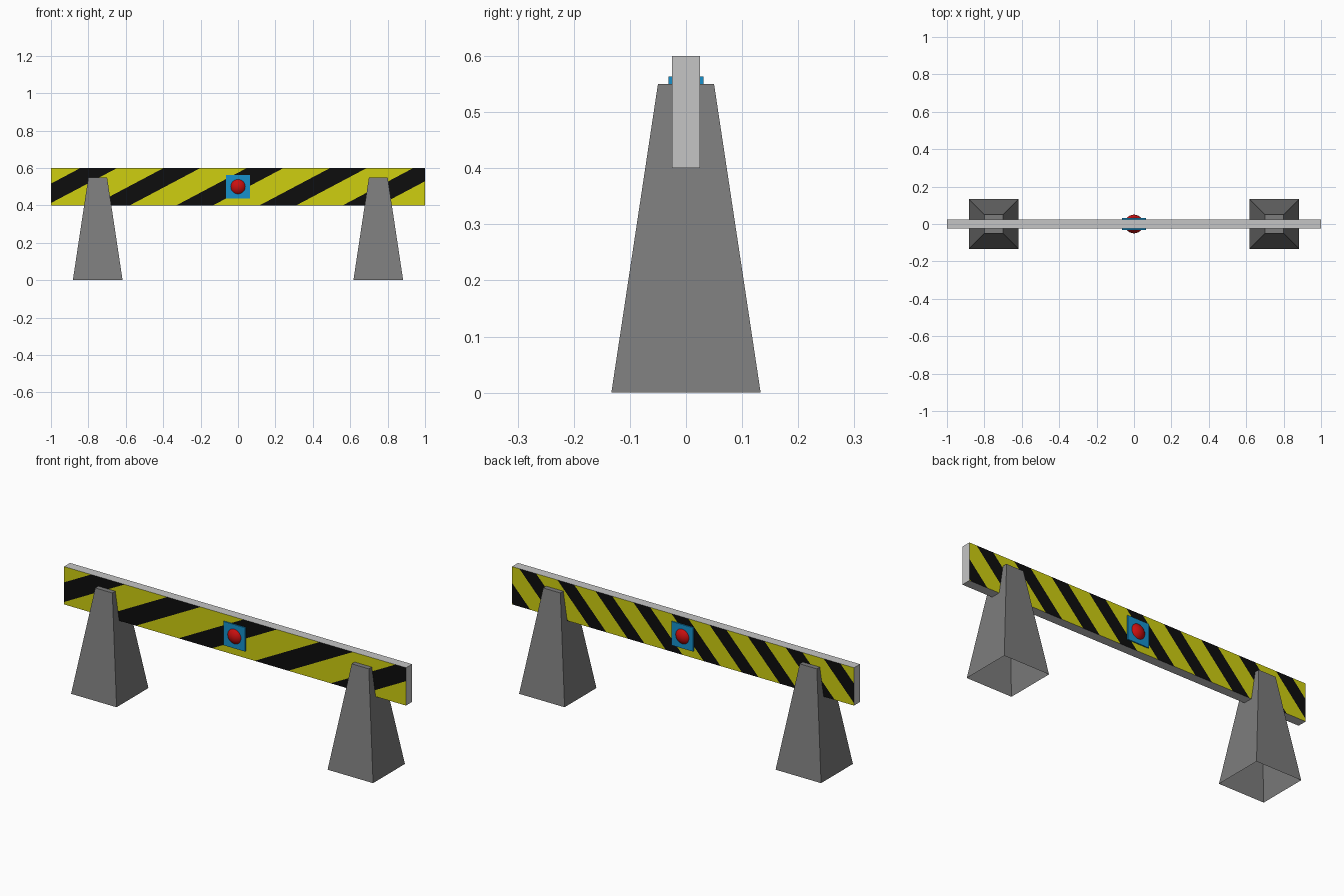
import bpy, bmesh, math
from mathutils import Vector

if "Cube" in bpy.data.objects:
    bpy.data.objects.remove(bpy.data.objects["Cube"])


def material(name, r, g, b):
    m = bpy.data.materials.new(name)
    m.diffuse_color = (r, g, b, 1)
    m.use_nodes = True
    m.node_tree.nodes["Principled BSDF"].inputs["Base Color"].default_value = m.diffuse_color
    return m


CONCRETE = material("dark_grey", 0.2, 0.2, 0.2)
BOARD = material("light_grey", 0.56, 0.56, 0.56)
YELLOW = material("yellow", 0.62, 0.62, 0.005)
BLACK = material("black", 0.004, 0.004, 0.004)
BLUE = material("blue", 0.008, 0.28, 0.6)
RED = material("red", 0.6, 0.005, 0.005)


def finish(bm, name, mats):
    mesh = bpy.data.meshes.new(name)
    bm.to_mesh(mesh)
    bm.free()
    for m in mats:
        mesh.materials.append(m)
    obj = bpy.data.objects.new(name, mesh)
    bpy.context.collection.objects.link(obj)
    return obj


def box(center, size, taper=1.0):
    """Box whose top is scaled by taper."""
    bm = bmesh.new()
    bmesh.ops.create_cube(bm, size=1)
    for v in bm.verts:
        k = taper if v.co.z > 0 else 1.0
        v.co = Vector((v.co.x * size[0] * k, v.co.y * size[1] * k,
                       v.co.z * size[2])) + Vector(center)
    bm.normal_update()
    return bm


# Tapered feet, hollow and open underneath
for side, sx in (("left", -1), ("right", 1)):
    bm = box((sx * 0.75, 0, 0.275), (0.266, 0.266, 0.55), 0.1 / 0.266)
    bottom = [f for f in bm.faces if f.normal.z < -0.9]
    bmesh.ops.delete(bm, geom=bottom, context='FACES_ONLY')
    finish(bm, side + "_foot", [CONCRETE])

# Board with hazard stripes cut into the front and the (finer) back face
bm = box((0, 0, 0.5), (2, 0.05, 0.2))


def stripe(direction, start, width, period, run):
    """Cut slanted stripes; start is the x of the first black edge at the top."""
    def facing():
        return [f for f in bm.faces if f.normal.y * direction > 0.9]

    normal = Vector((0.2, 0, -run)).normalized()
    for i in range(int(2 / period) + 3):
        for edge in (0, width):
            faces = facing()
            geom = list({e for f in faces for e in (*f.verts, *f.edges)}) + faces
            bmesh.ops.bisect_plane(bm, geom=geom, dist=1e-5, plane_no=normal,
                                   plane_co=(start + i * period + edge, 0, 0.6))
    bm.normal_update()
    for f in facing():
        c = f.calc_center_median()
        top_x = c.x + (0.6 - c.z) / 0.2 * run
        f.material_index = 2 if (top_x - start) % period < width else 1


stripe(-1, -0.842, 0.196, 0.445, 0.378)
stripe(1, -0.921, 0.098, 0.2225, 0.189)
finish(bm, "striped_board", [BOARD, YELLOW, BLACK])

# Lamp mount and round lamp, showing on both sides of the board
finish(box((0, 0, 0.5), (0.126, 0.062, 0.126)), "lamp_mount", [BLUE])
bm = bmesh.new()
bmesh.ops.create_uvsphere(bm, u_segments=32, v_segments=16, radius=0.05)
for v in bm.verts:
    v.co.z += 0.5
for f in bm.faces:
    f.smooth = True
finish(bm, "lamp", [RED])
